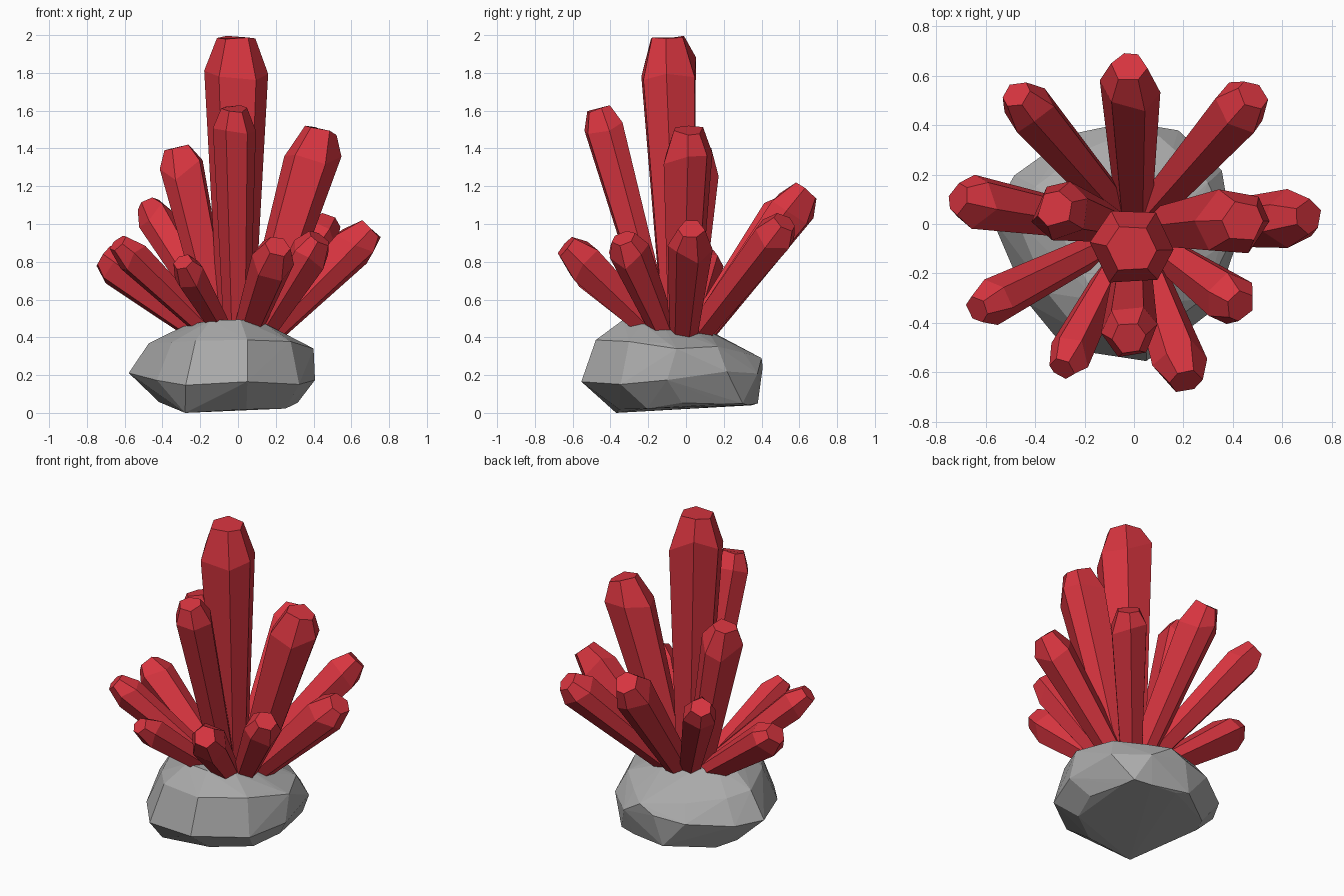
import bpy, bmesh, math, random
from mathutils import Vector

if "Cube" in bpy.data.objects:
    bpy.data.objects.remove(bpy.data.objects["Cube"])

random.seed(4)


def colour(name, rgb):
    mat = bpy.data.materials.new(name)
    mat.diffuse_color = (*rgb, 1)
    mat.use_nodes = True
    mat.node_tree.nodes["Principled BSDF"].inputs["Base Color"].default_value = mat.diffuse_color
    return mat


red = colour("crystal_red", (.68, .035, .05))
grey = colour("rock_grey", (.4, .4, .4))


def finish(bm, name, mat):
    bmesh.ops.recalc_face_normals(bm, faces=bm.faces)
    me = bpy.data.meshes.new(name)
    bm.to_mesh(me)
    bm.free()
    me.materials.append(mat)
    bpy.context.collection.objects.link(bpy.data.objects.new(name, me))


# Rock: convex hull of an irregular outline repeated at several heights
outline = [(-.05, .41), (.18, .38), (.36, .22), (.415, -.1), (.33, -.35), (.05, -.555),
           (-.28, -.51), (-.43, -.32), (-.58, .03), (-.49, .2), (-.25, .37)]
centre = Vector((-.08, -.07))
# height, scale, shift in x, shift in y, slope along y
levels = [(.05, .74, .03, .07, .04), (.20, 1.0, 0, 0, .08),
          (.365, .84, .02, .0, -.08), (.45, .48, .03, -.03, -.1)]
bm = bmesh.new()
for z, s, dx, dy, slope in levels:
    for p in outline:
        q = centre + (Vector(p) - centre) * s * random.uniform(.97, 1.0)
        bm.verts.new((q.x + dx, q.y + dy, z + slope * q.y + random.uniform(-.025, .015)))
for p in [(-.28, -.37, 0), (-.03, -.2, .49), (.4, -.05, .34), (.05, .4, .29), (.25, .3, .05), (-.1, .38, .05)]:
    bm.verts.new(p)
hull = bmesh.ops.convex_hull(bm, input=bm.verts)
junk = {v for v in hull["geom_interior"] + hull["geom_unused"] if isinstance(v, bmesh.types.BMVert)}
bmesh.ops.delete(bm, geom=list(junk), context='VERTS')
for v in bm.verts:
    v.co.z = max(v.co.z, 0)
finish(bm, "rock_base", grey)


# Crystals: six-sided shafts widening to a shoulder, then a blunt chamfered tip
def crystal(name, base, tip, r0, r1, roll):
    base, tip = Vector(base), Vector(tip)
    axis = (tip - base).normalized()
    side = Vector((0, 1, 0)) if abs(axis.x) > .45 else Vector((1, 0, 0))
    u = (side - axis * side.dot(axis)).normalized()
    w = axis.cross(u)
    bm = bmesh.new()
    rings = []
    angles = [roll + math.radians(60 * k + random.uniform(-9, 9)) for k in range(6)]
    for at, r, jit in [(base, r0, 0), (tip - axis * r1, r1, .35), (tip, r1 * .6, .08)]:
        rings.append([bm.verts.new(at + (u * math.cos(a) + w * math.sin(a)) * r
                                   + axis * r * random.uniform(-jit, jit)) for a in angles])
    bm.faces.new(rings[0])
    bm.faces.new(rings[-1])
    for lo, hi in zip(rings, rings[1:]):
        for k in range(6):
            n = (k + 1) % 6
            bm.faces.new((lo[k], lo[n], hi[n], hi[k]))
    finish(bm, name, red)


crystal("main_crystal", (-.01, -.04, .35), (-.01, -.1, 1.99), .09, .17, 0)

# tip position, shoulder radius, distance of the foot from the middle
shards = [
    ((.44, .01, 1.50), .145, .10), ((-.02, -.46, 1.61), .115, .10),
    ((-.32, .06, 1.40), .125, .09), ((-.475, .525, 1.10), .105, .07),
    ((-.02, .635, 1.18), .125, .07), ((.48, .52, 1.01), .115, .08),
    ((.705, .03, .975), .12, .13), ((.43, -.33, .925), .11, .13),
    ((.21, -.635, .88), .115, .11), ((-.29, -.585, .80), .09, .12),
    ((-.635, -.345, .90), .095, .12), ((-.71, .10, .83), .11, .14),
]
for i, (tip, r, foot) in enumerate(shards):
    d = Vector((tip[0], tip[1])).normalized() * foot
    crystal(f"side_crystal_{i + 1}", (d.x, d.y - .02, .39), tip, r * .6, r, random.uniform(-.25, .25))
